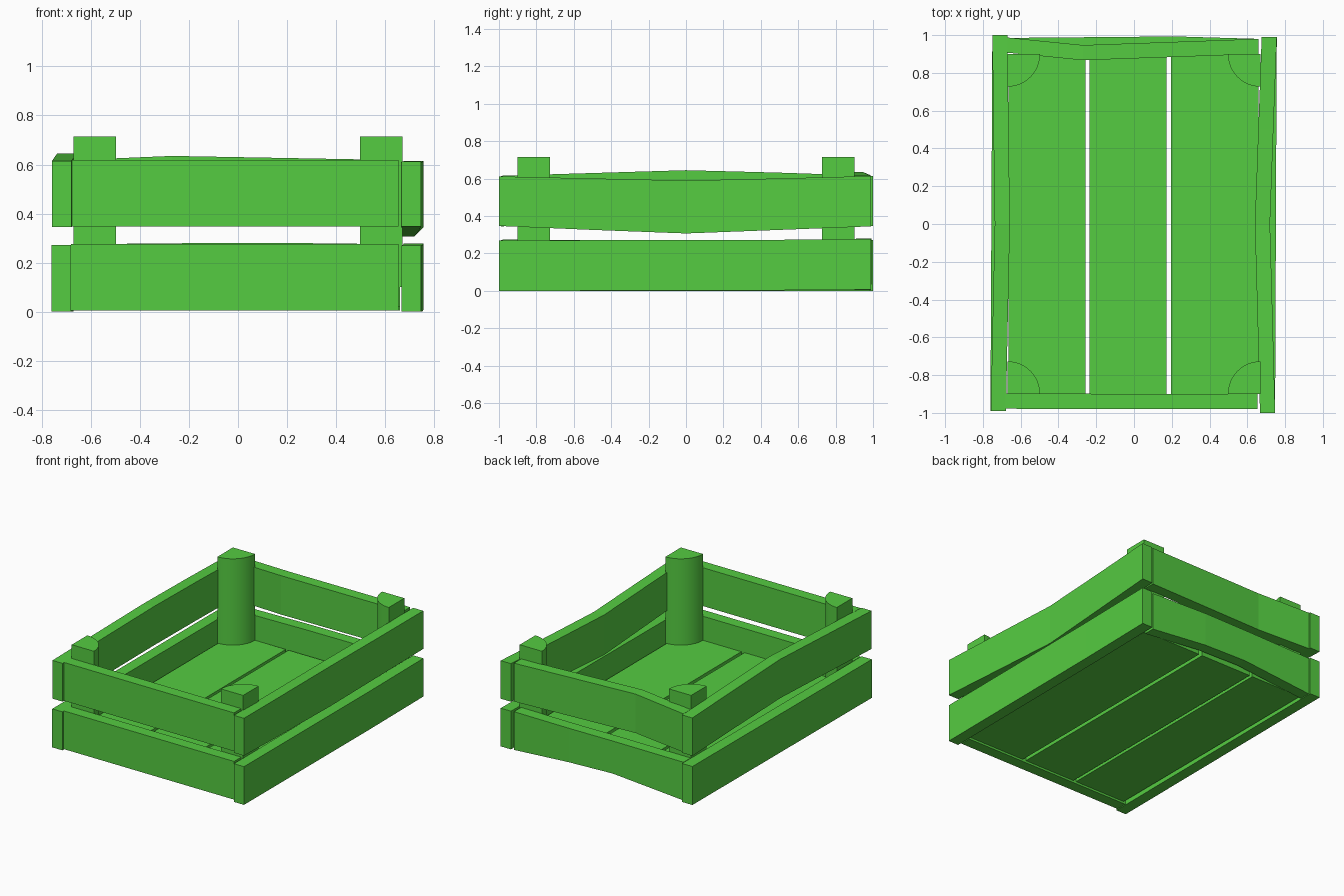
import bpy, bmesh, math

if "Cube" in bpy.data.objects:
    bpy.data.objects.remove(bpy.data.objects["Cube"])

green = bpy.data.materials.new("green_wood")
green.diffuse_color = (0.091, 0.604, 0.053, 1)
green.use_nodes = True
green.node_tree.nodes["Principled BSDF"].inputs["Base Color"].default_value = green.diffuse_color


def finish(name, bm):
    bmesh.ops.recalc_face_normals(bm, faces=bm.faces)
    mesh = bpy.data.meshes.new(name)
    bm.to_mesh(mesh)
    bm.free()
    mesh.materials.append(green)
    ob = bpy.data.objects.new(name, mesh)
    bpy.context.collection.objects.link(ob)
    return ob


def plank(name, stations, axis, thick=0.08):
    """Loft a board through (along, across centre, z low, z high) stations."""
    bm = bmesh.new()
    rings = []
    for a, c, lo, hi in stations:
        ring = []
        for d, z in ((-1, lo), (1, lo), (1, hi), (-1, hi)):
            w = c + d * thick / 2
            ring.append(bm.verts.new((a, w, z) if axis == "x" else (w, a, z)))
        rings.append(ring)
    for r, s in zip(rings, rings[1:]):
        for i in range(4):
            j = (i + 1) % 4
            bm.faces.new((r[i], r[j], s[j], s[i]))
    bm.faces.new(rings[0])
    bm.faces.new(rings[-1])
    return finish(name, bm)


# Long side boards: lower straight, upper warped (left rises, right sags)
plank("left_lower_board", [(-0.99, -0.72, 0, 0.272), (1, -0.71, 0, 0.272)], "y")
plank("right_lower_board", [(-1, 0.707, 0, 0.27), (0.4, 0.713, 0.002, 0.272),
                            (0.99, 0.716, 0.008, 0.278)], "y")
plank("left_upper_board", [(-0.99, -0.718, 0.345, 0.615), (-0.5, -0.708, 0.358, 0.63),
                           (0, -0.697, 0.37, 0.645), (0.5, -0.704, 0.36, 0.632),
                           (1, -0.71, 0.347, 0.615)], "y")
plank("right_upper_board", [(-1, 0.707, 0.347, 0.612), (-0.5, 0.694, 0.326, 0.601),
                            (0, 0.68, 0.307, 0.59), (0.5, 0.698, 0.326, 0.601),
                            (0.99, 0.716, 0.345, 0.614)], "y")

# Short end boards: front straight, back warped
plank("front_lower_board", [(-0.68, -0.938, 0.005, 0.275), (0.655, -0.94, 0.005, 0.275)], "x")
plank("front_upper_board", [(-0.68, -0.938, 0.347, 0.618), (0.655, -0.94, 0.347, 0.618)], "x")
plank("back_lower_board", [(-0.67, 0.945, 0.005, 0.275), (-0.12, 0.95, 0.05, 0.28),
                           (0.22, 0.953, 0.04, 0.28), (0.66, 0.94, 0.005, 0.275)], "x")
plank("back_upper_board", [(-0.67, 0.947, 0.347, 0.618), (-0.27, 0.907, 0.36, 0.635),
                           (0.66, 0.94, 0.347, 0.618)], "x")

# Floor boards
for i, (x0, x1) in enumerate(((-0.665, -0.257), (-0.235, 0.172), (0.197, 0.66))):
    x = (x0 + x1) / 2
    plank(f"floor_board_{i + 1}", [(-0.9, x, 0.02, 0.105), (0.9, x, 0.02, 0.105)], "y", x1 - x0)

# Quarter-round corner posts
for sx, side in ((-1, "left"), (1, "right")):
    for sy, end in ((-1, "front"), (1, "back")):
        bm = bmesh.new()
        n, rad = 12, 0.173
        pts = [(0, 0)] + [(rad * math.cos(k / n * math.pi / 2), rad * math.sin(k / n * math.pi / 2))
                          for k in range(n + 1)]
        base = bm.faces.new([bm.verts.new((sx * (0.67 - px), sy * (0.9 - py), 0.1)) for px, py in pts])
        top = bmesh.ops.extrude_face_region(bm, geom=[base], use_keep_orig=True)["geom"]
        bmesh.ops.translate(bm, vec=(0, 0, 0.615),
                            verts=[v for v in top if isinstance(v, bmesh.types.BMVert)])
        post = finish(f"{end}_{side}_post", bm)
        bpy.ops.object.select_all(action="DESELECT")
        post.select_set(True)
        bpy.context.view_layer.objects.active = post
        bpy.ops.object.shade_smooth_by_angle(angle=math.radians(30))
